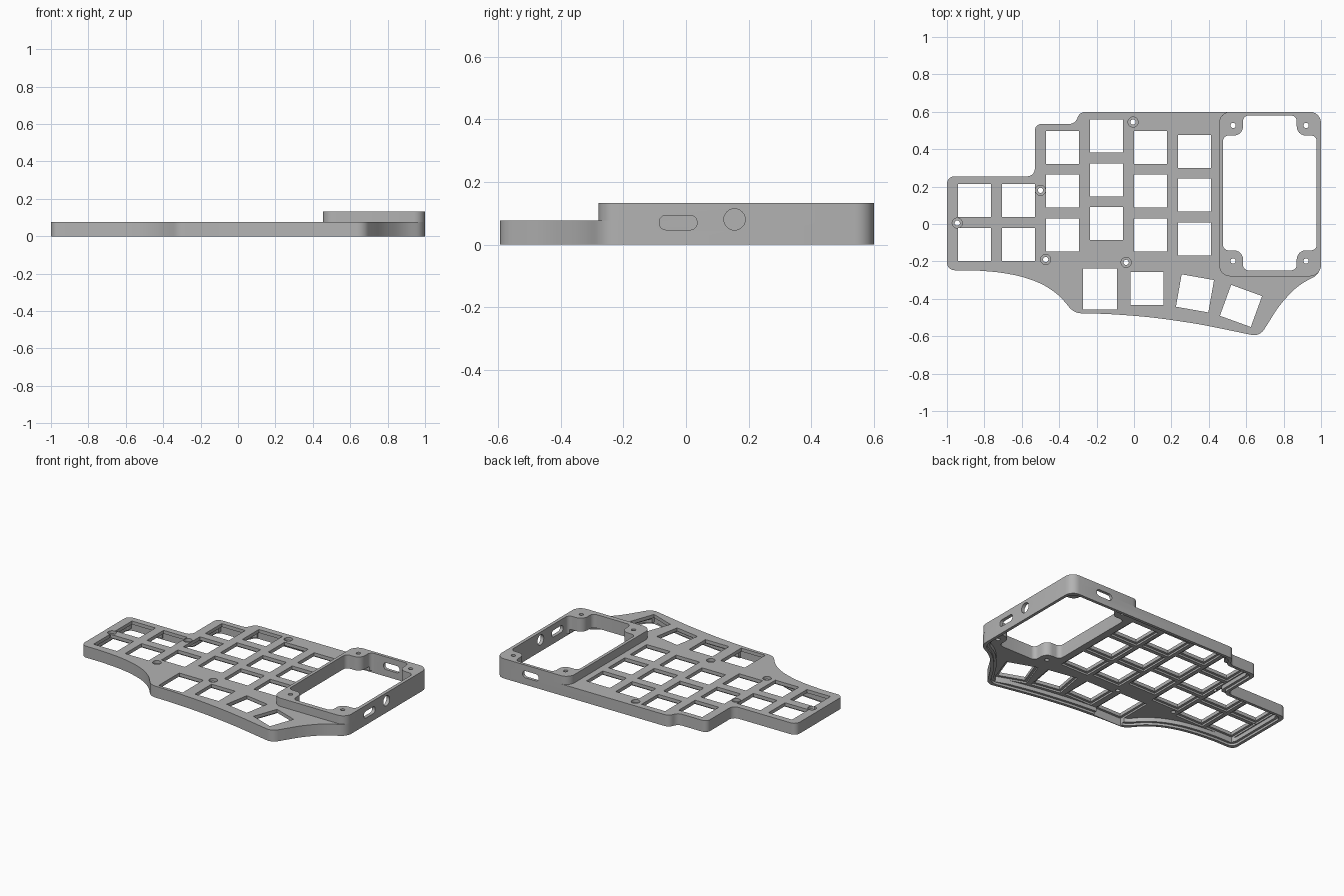
import bpy, bmesh, math
from mathutils import Vector, Matrix

if "Cube" in bpy.data.objects:
    bpy.data.objects.remove(bpy.data.objects["Cube"], do_unlink=True)

grey = bpy.data.materials.new("case grey")
grey.use_nodes = True
colour = (0.45, 0.45, 0.45, 1)
grey.diffuse_color = colour
grey.node_tree.nodes["Principled BSDF"].inputs["Base Color"].default_value = colour


def rounded(points, inset=0.0, steps=6):
    """Counter-clockwise (x, y, radius) corners -> rounded loop, moved inwards."""
    n = len(points)
    pts = [Vector(p[:2]) for p in points]
    moved = []
    for i, p in enumerate(pts):
        a, b = (p - pts[i - 1]).normalized(), (pts[(i + 1) % n] - p).normalized()
        na, nb = Vector((-a.y, a.x)), Vector((-b.y, b.x))
        moved.append(p + (na + nb) * inset / (1 + na.dot(nb)))
    loop = []
    for i, p in enumerate(moved):
        a, b = moved[i - 1] - p, moved[(i + 1) % n] - p
        reach = min(points[i][2], 0.45 * a.length, 0.45 * b.length)
        if reach <= 0:
            loop.append(p)
            continue
        half = a.angle(b) / 2
        radius = reach * math.tan(half)
        centre = p + (a.normalized() + b.normalized()).normalized() * reach / math.cos(half)
        start = p + a.normalized() * reach - centre
        end = p + b.normalized() * reach - centre
        turn = -start.angle_signed(end)
        for k in range(steps + 1):
            loop.append(centre + Matrix.Rotation(turn * k / steps, 2) @ start)
    return loop


def circle(x, y, r, n=24):
    return [Vector((x + r * math.cos(math.tau * k / n), y + r * math.sin(math.tau * k / n)))
            for k in range(n)]


def rect(x, y, w, h, angle=0, r=0.0):
    spin = Matrix.Rotation(math.radians(angle), 2)
    corners = [spin @ Vector((sx * w / 2, sy * h / 2))
               for sx, sy in ((-1, -1), (1, -1), (1, 1), (-1, 1))]
    return rounded([(x + c.x, y + c.y, r) for c in corners])


def prism(name, loops, low, high, matrix=None):
    """Extrude closed loops from low to high as one mesh object."""
    bm = bmesh.new()
    for loop in loops:
        face = bm.faces.new([bm.verts.new((p.x, p.y, low)) for p in loop])
        top = bmesh.ops.extrude_face_region(bm, geom=[face])["geom"]
        bmesh.ops.translate(bm, vec=(0, 0, high - low),
                            verts=[v for v in top if isinstance(v, bmesh.types.BMVert)])
    bmesh.ops.recalc_face_normals(bm, faces=bm.faces)
    if matrix:
        bm.transform(matrix)
    mesh = bpy.data.meshes.new(name)
    bm.to_mesh(mesh)
    bm.free()
    mesh.materials.append(grey)
    obj = bpy.data.objects.new(name, mesh)
    bpy.context.collection.objects.link(obj)
    return obj


def cut(target, cutter):
    mod = target.modifiers.new("cut", "BOOLEAN")
    mod.operation, mod.solver, mod.object = "DIFFERENCE", "EXACT", cutter
    bpy.context.view_layer.objects.active = target
    bpy.ops.object.modifier_apply(modifier=mod.name)


# Outer outline of the case, counter-clockwise from the lower left corner
outline = [
    (-1, -0.247, 0.04), (-0.85, -0.248, 0), (-0.72, -0.258, 0.05), (-0.6, -0.28, 0.05),
    (-0.49, -0.32, 0.05), (-0.4, -0.38, 0.05), (-0.32, -0.477, 0.04), (-0.15, -0.48, 0.07),
    (0.085, -0.497, 0.1), (0.35, -0.535, 0.1), (0.672, -0.602, 0.045), (0.78, -0.43, 0.06),
    (0.88, -0.325, 0.06), (1, -0.265, 0.05), (1, 0.6, 0.06), (-0.29, 0.6, 0.045),
    (-0.315, 0.535, 0.045), (-0.53, 0.535, 0.035), (-0.53, 0.255, 0.04), (-1, 0.255, 0.04)]

PLATE_TOP, BEZEL_TOP = 0.077, 0.133
case = prism("case_body", [rounded(outline)], 0, PLATE_TOP)
bezel = prism("raised_bezel", [rect(0.7275, 0.16, 0.545, 0.88, r=0.06)], PLATE_TOP, BEZEL_TOP)

# Key positions: x, y, width, height, angle
KEY = 0.176
columns = [(-0.853, 0.125, 2), (-0.617, 0.125, 2), (-0.382, 0.41, 3),
           (-0.147, 0.47, 3), (0.088, 0.41, 3), (0.323, 0.388, 3)]
keys = [(x, y - 0.234 * row, KEY, KEY, 0) for x, y, count in columns for row in range(count)]
keys += [(-0.182, -0.348, 0.18, 0.22, 0), (0.07, -0.345, KEY, KEY, 0),
         (0.326, -0.371, KEY, KEY, -10), (0.572, -0.438, KEY, KEY, -20)]

# Window in the bezel, with a screw pad left standing in each corner
cx, cy, hw, hh, pad = 0.7265, 0.166, 0.2505, 0.414, 0.107
quarter = [(hw, hh - pad, 0.03), (hw - pad, hh - pad, 0.05), (hw - pad, hh, 0.03)]
window = []
for sx, sy in ((1, 1), (-1, 1), (-1, -1), (1, -1)):
    part = quarter if sx * sy > 0 else quarter[::-1]
    window += [(cx + sx * x, cy + sy * y, r) for x, y, r in part]

plate_screws = [(-0.005, 0.545), (-0.5, 0.18), (-0.945, 0.005), (-0.472, -0.19), (-0.042, -0.205)]
bezel_screws = [(x, y) for x in (0.53, 0.92) for y in (-0.198, 0.527)]

# Connector holes: loops drawn flat, then turned to face +x or +y
to_side = Matrix(((0, 0, 1, 0), (1, 0, 0, 0), (0, 1, 0, 0), (0, 0, 0, 1)))
to_back = Matrix(((-1, 0, 0, 0), (0, 0, 1, 0), (0, 1, 0, 0), (0, 0, 0, 1)))

cutters = [
    # Bottom cover recess, then the deeper cavity
    prism("cover_recess", [rounded(outline, 0.02)], -0.1, 0.015),
    prism("cavity", [rounded(outline, 0.036)], -0.1, 0.042),
    # Relief pockets under the keys, then the openings themselves
    prism("key_pockets", [rect(x, y, w + 0.032, h + 0.032, a) for x, y, w, h, a in keys],
          -0.1, 0.054),
    prism("key_openings", [rect(*k) for k in keys], -0.1, 0.3),
    prism("bezel_window", [rounded(window)], -0.1, 0.3),
    prism("screw_holes", [circle(x, y, 0.014) for x, y in plate_screws + bezel_screws], -0.1, 0.3),
    prism("screw_counterbores", [circle(x, y, 0.027) for x, y in plate_screws], 0.058, 0.1),
    prism("side_ports", [rect(-0.025, 0.07, 0.12, 0.046, r=0.0225), circle(0.155, 0.08, 0.034)],
          0.93, 1.1, to_side),
    prism("back_port", [rect(-0.74, 0.07, 0.12, 0.046, r=0.0225)], 0.55, 0.7, to_back),
]
for cutter in cutters:
    cut(case, cutter)
    if cutter.name in ("bezel_window", "screw_holes", "side_ports", "back_port"):
        cut(bezel, cutter)
for cutter in cutters:
    bpy.data.objects.remove(cutter, do_unlink=True)

# Smooth rounded walls, sharp edges kept
for obj in (case, bezel):
    bpy.ops.object.select_all(action="DESELECT")
    obj.select_set(True)
    bpy.context.view_layer.objects.active = obj
    bpy.ops.object.shade_smooth_by_angle(angle=math.radians(30))
